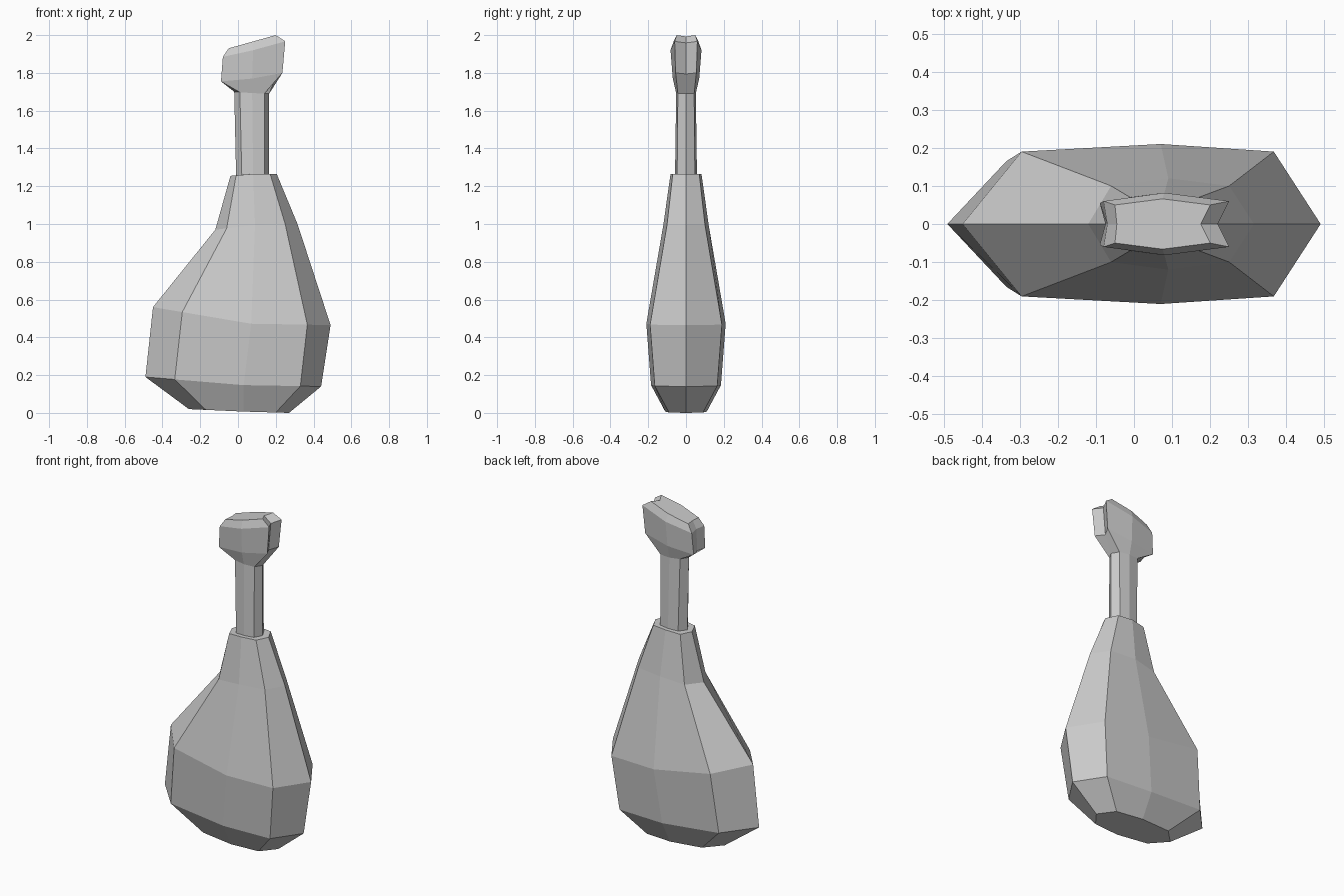
import bpy
import bmesh

# Eight-sided rings: x of (left tip, left corner, middle, right corner, right tip),
# z at (left, middle, right), half depth at (corner, middle)
RINGS = [
    ((-0.26, -0.17, 0.03, 0.20, 0.27), (0.02, 0.007, 0.0), (0.09, 0.11)),      # base
    ((-0.49, -0.335, 0.03, 0.33, 0.44), (0.19, 0.147, 0.14), (0.165, 0.185)),
    ((-0.45, -0.295, 0.07, 0.367, 0.49), (0.56, 0.472, 0.465), (0.19, 0.21)),  # widest
    ((-0.12, -0.06, 0.09, 0.25, 0.315), (0.97, 0.995, 1.0), (0.10, 0.12)),
    ((-0.04, -0.01, 0.08, 0.17, 0.205), (1.255, 1.265, 1.265), (0.07, 0.082)), # shoulder
    ((-0.01, 0.02, 0.08, 0.14, 0.165), (1.258, 1.265, 1.265), (0.047, 0.058)), # neck foot
    ((-0.02, 0.01, 0.075, 0.14, 0.165), (1.70, 1.693, 1.69), (0.043, 0.052)),  # neck top
    ((-0.075, -0.09, 0.075, 0.235, 0.205), (1.755, 1.77, 1.80), (0.055, 0.07)),
    ((-0.07, -0.08, 0.08, 0.25, 0.22), (1.885, 1.92, 1.967), (0.06, 0.082)),
    ((-0.045, -0.05, 0.075, 0.20, 0.175), (1.93, 1.965, 2.0), (0.05, 0.066)),  # head top
]


def ring_points(xs, zs, ys):
    half = []
    for i, x in enumerate(xs):
        y = (0, ys[0], ys[1], ys[0], 0)[i]
        if i < 3:
            t = (x - xs[0]) / (xs[2] - xs[0])
            z = zs[0] + (zs[1] - zs[0]) * max(t, 0)
        else:
            t = (x - xs[2]) / (max(xs[2:]) - xs[2])
            z = zs[1] + (zs[2] - zs[1]) * t
        half.append((x, -y, z))
    # mirror the front half to the back
    return half + [(x, -y, z) for x, y, z in half[3:0:-1]]


def loft(name, rings, cap_bottom=False, cap_top=False):
    bm = bmesh.new()
    loops = [[bm.verts.new(p) for p in ring_points(*r)] for r in rings]
    for a, b in zip(loops, loops[1:]):
        for i in range(8):
            j = (i + 1) % 8
            bm.faces.new((a[i], a[j], b[j], b[i]))
    if cap_bottom:
        bm.faces.new(loops[0][::-1])
    if cap_top:
        bm.faces.new(loops[-1])
    mesh = bpy.data.meshes.new(name)
    bm.to_mesh(mesh)
    bm.free()
    obj = bpy.data.objects.new(name, mesh)
    bpy.context.collection.objects.link(obj)
    return obj


# Lopsided body with the shoulder ledge, slim neck, slanted stopper head
loft("body", RINGS[:6], cap_bottom=True)
loft("neck", RINGS[5:7])
loft("head", RINGS[6:], cap_top=True)
